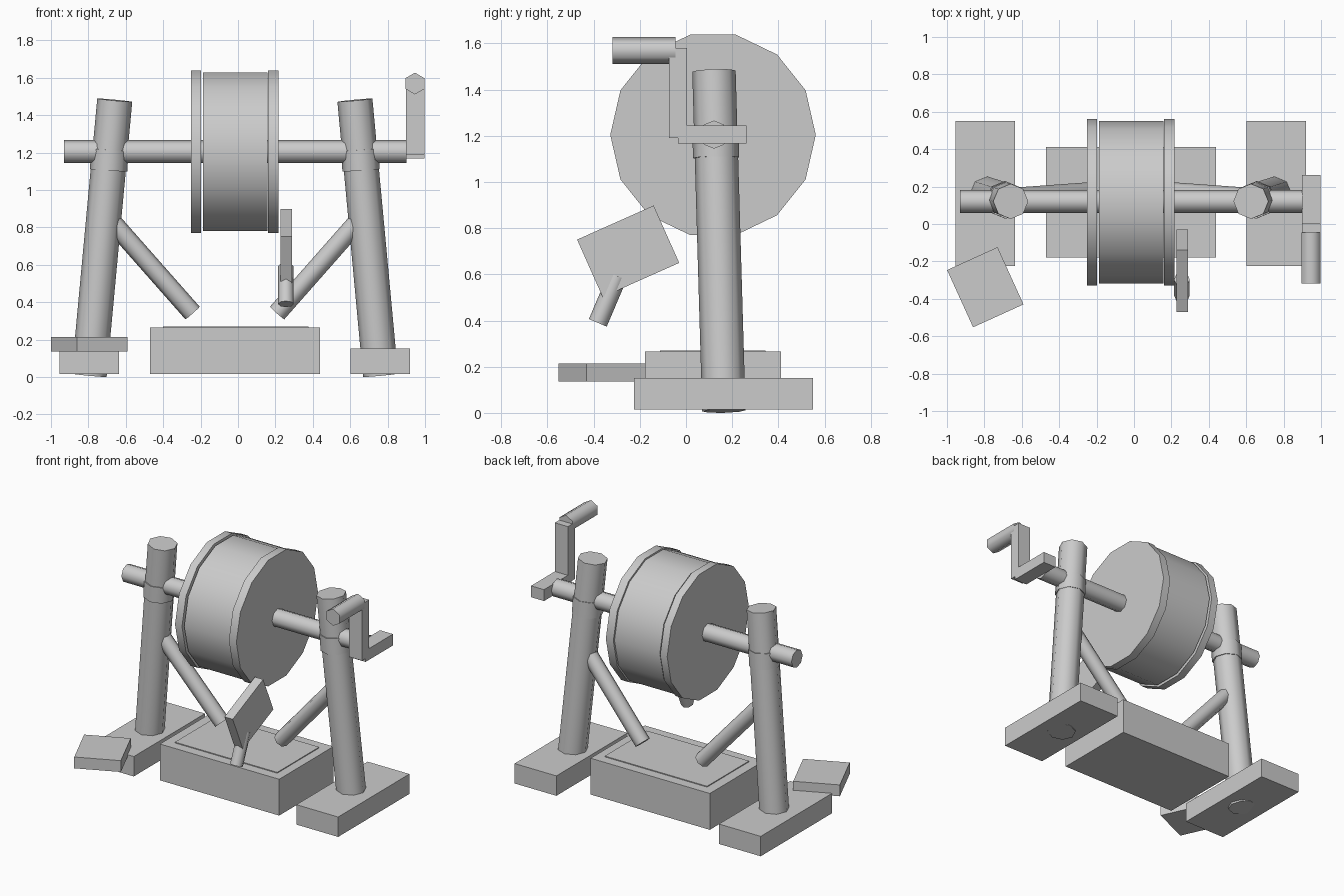
import bpy, bmesh
from math import cos, sin, pi, radians
from mathutils import Vector, Matrix

if "Cube" in bpy.data.objects:
    bpy.data.objects.remove(bpy.data.objects["Cube"])

CX = -0.017  # symmetry plane of the stand


def finish(name, bm):
    bmesh.ops.recalc_face_normals(bm, faces=bm.faces)
    me = bpy.data.meshes.new(name)
    bm.to_mesh(me)
    bm.free()
    ob = bpy.data.objects.new(name, me)
    bpy.context.collection.objects.link(ob)
    return ob


def box(name, lo, hi, axis='Z', angle=0):
    lo, hi = Vector(lo), Vector(hi)
    bm = bmesh.new()
    bmesh.ops.create_cube(bm, size=1)
    m = (Matrix.Translation((lo + hi) / 2) @ Matrix.Rotation(radians(angle), 4, axis)
         @ Matrix.Diagonal((*(hi - lo), 1)))
    bmesh.ops.transform(bm, matrix=m, verts=bm.verts)
    return finish(name, bm)


def rod(name, a, b, r, sides=8, ref=(0, 1, 0)):
    """Cylinder from a to b, with its first corner pointing along ref."""
    a, b = Vector(a), Vector(b)
    d = (b - a).normalized()
    u = Vector(ref)
    u = (u - d * u.dot(d)).normalized()
    v = d.cross(u)
    bm = bmesh.new()
    rings = []
    for p in (a, b):
        rings.append([bm.verts.new(p + r * (u * cos(2 * pi * i / sides) + v * sin(2 * pi * i / sides)))
                      for i in range(sides)])
    for i in range(sides):
        j = (i + 1) % sides
        bm.faces.new((rings[0][i], rings[0][j], rings[1][j], rings[1][i]))
    bm.faces.new(rings[0])
    bm.faces.new(rings[1])
    ob = finish(name, bm)
    bpy.ops.object.select_all(action='DESELECT')
    ob.select_set(True)
    bpy.context.view_layer.objects.active = ob
    bpy.ops.object.shade_smooth_by_angle(angle=radians(65))
    return ob


# Grinding wheel with two rim flanges
WY, WZ = 0.117, 1.204
for name, x0, x1, r in (("wheel_drum", -0.187, 0.158, 0.435),
                        ("wheel_rim_left", -0.25, -0.197, 0.445),
                        ("wheel_rim_right", 0.16, 0.217, 0.445)):
    rod(name, (x0, WY, WZ), (x1, WY, WZ), r, 14)

# Axle
rod("axle", (-0.93, 0.121, 1.205), (0.90, 0.121, 1.205), 0.061)

# Stand: foot, leaning post, collar and brace on each side
for side, s in (("left", -1), ("right", 1)):
    foot_x = CX + s * 0.778
    box("foot_" + side, (foot_x - 0.159, -0.225, 0.015), (foot_x + 0.159, 0.55, 0.152))
    rod("post_" + side, (CX + s * 0.779, 0.164, 0.009), (CX + s * 0.642, 0.121, 1.48), 0.094)
    rod("collar_" + side, (CX + s * 0.675, 0.13, 1.105), (CX + s * 0.668, 0.128, 1.215), 0.1)
    rod("brace_" + side, (CX + s * 0.66, 0.141, 0.834), (CX + s * 0.226, 0.172, 0.342), 0.051)

# Water trough with raised lid
box("trough", (-0.47, -0.178, 0.015), (0.438, 0.412, 0.265))
box("trough_lid", (-0.402, -0.112, 0.255), (0.377, 0.345, 0.271))

# Loose slab over the left foot
box("loose_slab", (-0.943, -0.506, 0.136), (-0.647, -0.170, 0.214), 'Z', 24.4)

# Blade with handle leaning against the wheel
box("blade", (0.227, -0.432, 0.564), (0.290, -0.069, 0.836), 'X', 24)
rod("blade_handle", (0.256, -0.382, 0.39), (0.256, -0.296, 0.592), 0.042, 8, (1, 0, 0))

# Crank
box("crank_foot", (0.897, -0.035, 1.167), (0.996, 0.263, 1.245))
box("crank_arm", (0.897, -0.073, 1.19), (0.996, 0.004, 1.58))
rod("crank_handle", (0.946, -0.319, 1.569), (0.946, -0.045, 1.569), 0.058, 6, (0, 0, 1))
